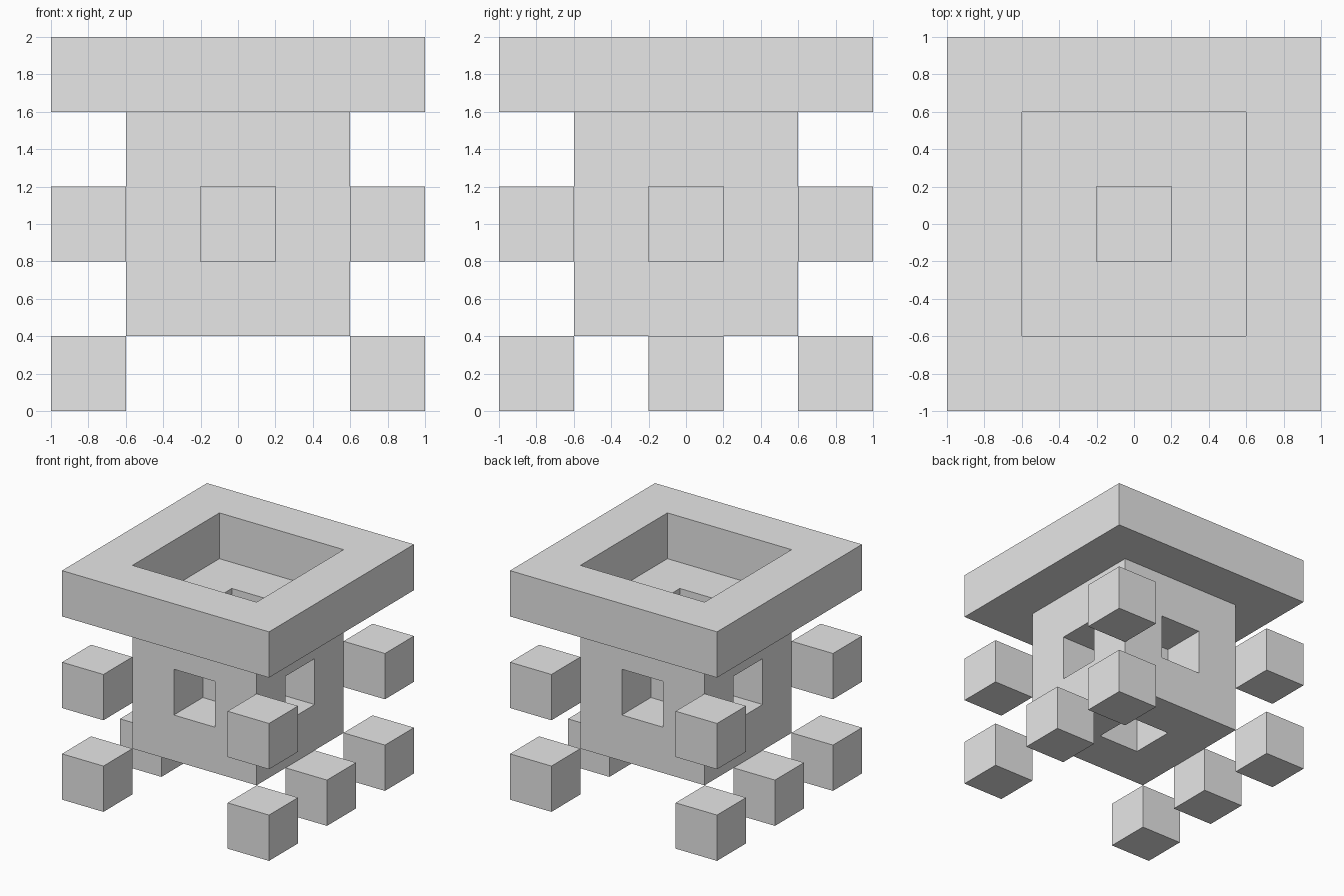
import bpy
import bmesh
from mathutils import Matrix, Vector

default = bpy.data.objects.get("Cube")
if default:
    bpy.data.objects.remove(default, do_unlink=True)

UNIT = 0.4  # every part is built on this module

grey = bpy.data.materials.new("plain grey")
grey.use_nodes = True
grey.diffuse_color = (0.8, 0.8, 0.8, 1)
grey.node_tree.nodes["Principled BSDF"].inputs["Base Color"].default_value = grey.diffuse_color


def box(size):
    bm = bmesh.new()
    bmesh.ops.create_cube(bm, size=1, matrix=Matrix.Diagonal((*size, 1)))
    bm.normal_update()
    return bm


def finish(bm, name, location):
    bmesh.ops.recalc_face_normals(bm, faces=bm.faces)
    mesh = bpy.data.meshes.new(name)
    bm.to_mesh(mesh)
    bm.free()
    mesh.materials.append(grey)
    obj = bpy.data.objects.new(name, mesh)
    obj.location = location
    bpy.context.collection.objects.link(obj)


# Top frame: a square slab with a square opening
bm = box((5 * UNIT, 5 * UNIT, UNIT))
caps = [f for f in bm.faces if abs(f.normal.z) > 0.5]
bmesh.ops.inset_individual(bm, faces=caps, thickness=UNIT, use_even_offset=True)
rims = [e for f in caps for e in f.edges]
bmesh.ops.delete(bm, geom=caps, context='FACES_ONLY')
bmesh.ops.bridge_loops(bm, edges=rims)
finish(bm, "top_frame", (0, 0, 4.5 * UNIT))

# Central body: a cube with a square recess in each of its six faces
bm = box((3 * UNIT,) * 3)
sides = list(bm.faces)
bmesh.ops.inset_individual(bm, faces=sides, thickness=UNIT, use_even_offset=True)
floors = bmesh.ops.extrude_discrete_faces(bm, faces=sides)["faces"]
for floor in floors:
    outward = floor.calc_center_median().normalized()
    bmesh.ops.translate(bm, verts=floor.verts, vec=Vector(outward) * -UNIT)
finish(bm, "body", (0, 0, 2.5 * UNIT))

# Loose cubes: corners on two levels, plus one midway along each side below
for side, x in (("right", -2), ("left", 2)):
    for place, y in (("front", -2), ("middle", 0), ("back", 2)):
        levels = [("lower", 0.5)]
        if y:
            levels.append(("upper", 2.5))
        for level, z in levels:
            finish(box((UNIT,) * 3), f"{level}_cube_{place}_{side}",
                   (x * UNIT, y * UNIT, z * UNIT))
